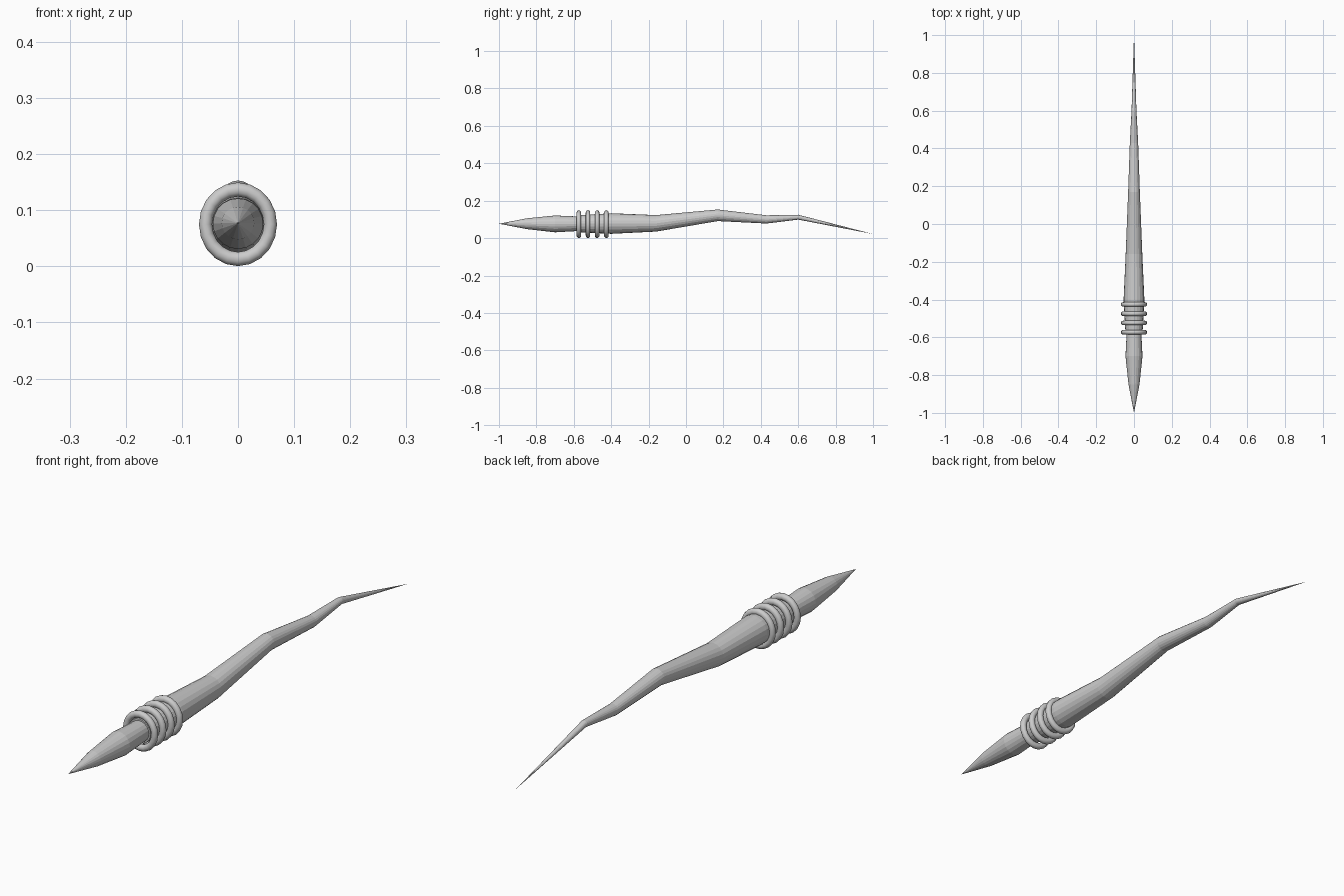
import bpy, bmesh, math

if "Cube" in bpy.data.objects:
    bpy.data.objects.remove(bpy.data.objects["Cube"])

SIDES = 20


def lofted_tube(name, stations):
    """Circular sections (y, z, radius) joined along y; radius 0 makes a point."""
    bm = bmesh.new()
    loops = []
    for y, z, r in stations:
        if r == 0:
            loops.append([bm.verts.new((0, y, z))])
        else:
            loops.append([bm.verts.new((r * math.cos(2 * math.pi * i / SIDES), y,
                                        z + r * math.sin(2 * math.pi * i / SIDES)))
                          for i in range(SIDES)])
    for a, b in zip(loops, loops[1:]):
        for i in range(SIDES):
            j = (i + 1) % SIDES
            quad = [a[i % len(a)], a[j % len(a)], b[j % len(b)], b[i % len(b)]]
            bm.faces.new(list(dict.fromkeys(quad)))
    for end in (loops[0], loops[-1]):
        if len(end) > 1:
            bm.faces.new(end)
    bmesh.ops.recalc_face_normals(bm, faces=bm.faces)
    mesh = bpy.data.meshes.new(name)
    bm.to_mesh(mesh)
    bm.free()
    obj = bpy.data.objects.new(name, mesh)
    bpy.context.collection.objects.link(obj)
    return obj


# Pointed handle
lofted_tube("handle", [(-1, 0.077, 0), (-0.85, 0.077, 0.029), (-0.70, 0.076, 0.045),
                       (-0.56, 0.077, 0.038)])

# Crooked tapering shaft
lofted_tube("shaft", [(-0.58, 0.077, 0.045), (-0.40, 0.078, 0.055), (-0.16, 0.079, 0.044),
                      (0.17, 0.122, 0.031), (0.43, 0.100, 0.022),
                      (0.60, 0.112, 0.013), (1, 0.022, 0)])

# Four grip rings
for n in range(4):
    bpy.ops.mesh.primitive_torus_add(major_radius=0.059, minor_radius=0.012,
                                     major_segments=20, minor_segments=12,
                                     location=(0, -0.573 + 0.049 * n, 0.075),
                                     rotation=(math.pi / 2, 0, 0))
    ring = bpy.context.object
    ring.name = f"grip_ring_{n + 1}"
    ring.scale = (0.98, 1.05, 1)
    bpy.ops.object.shade_smooth()
